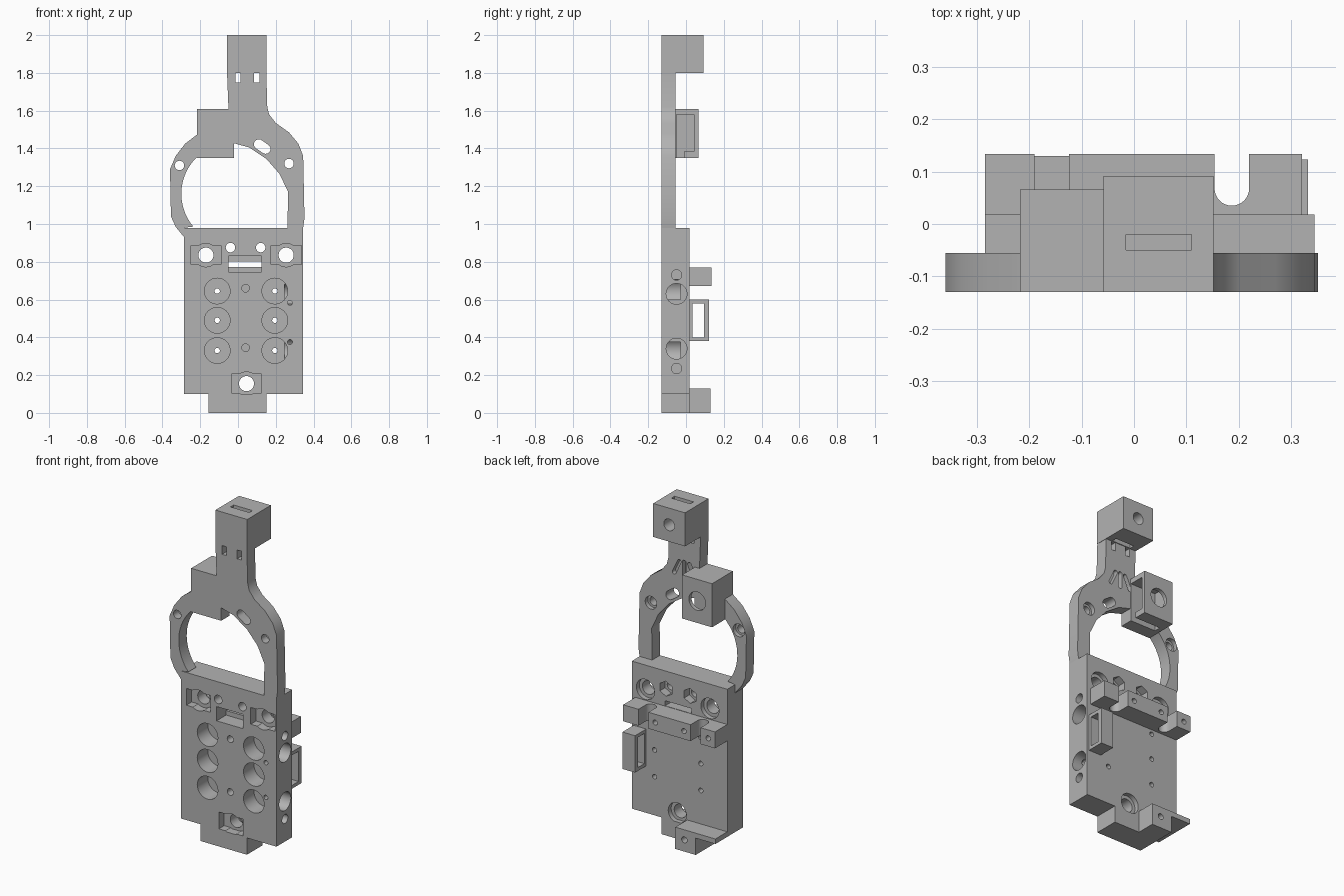
import bpy, bmesh
from math import sin, cos, pi, radians
from mathutils import Matrix, Vector

if "Cube" in bpy.data.objects:
    bpy.data.objects.remove(bpy.data.objects["Cube"])

grey = bpy.data.materials.new("plain_grey")
grey.use_nodes = True
grey.diffuse_color = (0.45, 0.45, 0.45, 1)
grey.node_tree.nodes["Principled BSDF"].inputs["Base Color"].default_value = grey.diffuse_color

FRONT, BACK, THIN = -0.13, 0.018, -0.055


def finish(name, bm):
    bmesh.ops.recalc_face_normals(bm, faces=bm.faces)
    mesh = bpy.data.meshes.new(name)
    bm.to_mesh(mesh)
    bm.free()
    mesh.materials.append(grey)
    ob = bpy.data.objects.new(name, mesh)
    bpy.context.collection.objects.link(ob)
    return ob


def box(name, x0, x1, y0, y1, z0, z1):
    bm = bmesh.new()
    bmesh.ops.create_cube(bm, size=1)
    bmesh.ops.scale(bm, vec=(x1 - x0, y1 - y0, z1 - z0), verts=bm.verts)
    bmesh.ops.translate(bm, vec=((x0 + x1) / 2, (y0 + y1) / 2, (z0 + z1) / 2), verts=bm.verts)
    return finish(name, bm)


def prism(name, points, y0, y1):
    """Extrude an x-z outline along y."""
    bm = bmesh.new()
    face = bm.faces.new([bm.verts.new((x, y0, z)) for x, z in points])
    new = bmesh.ops.extrude_face_region(bm, geom=[face])["geom"]
    bmesh.ops.translate(bm, vec=(0, y1 - y0, 0),
                        verts=[v for v in new if isinstance(v, bmesh.types.BMVert)])
    return finish(name, bm)


def rod(center, radius, length, axis="Y", sides=32):
    bm = bmesh.new()
    turn = {"X": Matrix.Rotation(pi / 2, 4, "Y"), "Y": Matrix.Rotation(pi / 2, 4, "X"),
            "Z": Matrix.Identity(4)}[axis]
    bmesh.ops.create_cone(bm, cap_ends=True, segments=sides, radius1=radius, radius2=radius,
                          depth=length, matrix=Matrix.Translation(Vector(center)) @ turn)
    return finish("cutter", bm)


def bore(x, z, radius, y0, y1, sides=32):
    return rod((x, (y0 + y1) / 2, z), radius, y1 - y0, "Y", sides)


def arc(cx, cz, r, a0, a1, n):
    return [(cx + r * cos(radians(a0 + (a1 - a0) * i / n)),
             cz + r * sin(radians(a0 + (a1 - a0) * i / n))) for i in range(n + 1)]


def pill(x, z, half, r, angle, y0, y1):
    dx, dz = half * cos(radians(angle)), half * sin(radians(angle))
    pts = arc(x + dx, z + dz, r, angle - 90, angle + 90, 10)
    pts += arc(x - dx, z - dz, r, angle + 90, angle + 270, 10)
    return prism("cutter", pts, y0, y1)


def cut(ob, *cutters):
    for c in cutters:
        c.hide_render = True
        mod = ob.modifiers.new("cut", "BOOLEAN")
        mod.operation, mod.solver, mod.object = "DIFFERENCE", "EXACT", c
        bpy.context.view_layer.objects.active = ob
        bpy.ops.object.modifier_apply(modifier=mod.name)
        bpy.data.objects.remove(c)


# Main plate with bolt seats, round pockets and pin holes
plate = box("main_plate", -0.285, 0.345, FRONT, BACK, 0.1, 0.98)
for x, z in ((-0.17, 0.835), (0.255, 0.835), (0.045, 0.155)):
    cut(plate, box("cutter", x - 0.08, x + 0.08, -0.2, -0.08, z - 0.05, z + 0.05),
        bore(x, z, 0.062, -0.2, -0.08), bore(x, z, 0.04, -0.2, 0.1),
        bore(x, z, 0.06, -0.01, 0.1))
for z in (0.33, 0.49, 0.645):
    for x, pin in ((-0.11, -0.11), (0.195, 0.195)):
        cut(plate, bore(x, z, 0.068, -0.2, -0.03), bore(pin, z, 0.014, -0.2, 0.1))
for z in (0.345, 0.66):
    cut(plate, bore(0.04, z, 0.02, -0.2, -0.04))
for z in (0.375, 0.582):
    cut(plate, bore(0.275, z, 0.013, -0.2, -0.06))
for x in (-0.04, 0.12):
    cut(plate, bore(x, 0.875, 0.025, -0.2, 0.1), bore(x, 0.875, 0.045, -0.03, 0.1, 6))
cut(plate, box("cutter", -0.05, 0.125, -0.2, -0.04, 0.745, 0.83),
    box("cutter", -0.05, 0.125, -0.1, 0.1, 0.772, 0.802))

# Holes in the plate's side
for z, r, depth in ((0.235, 0.027, 0.12), (0.34, 0.055, 0.1), (0.63, 0.055, 0.1), (0.73, 0.027, 0.12)):
    cut(plate, rod((0.345, -0.05, z), r, 2 * depth, "X"))

# Open ring and neck in one thin outline
outline = [(-0.285, 0.98), (-0.285, 0.93), (-0.33, 0.985), (-0.355, 1.04), (-0.36, 1.29),
           (-0.33, 1.36), (-0.28, 1.425), (-0.215, 1.475), (-0.1, 1.5), (-0.05, 1.6),
           (-0.058, 1.8), (0.15, 1.8), (0.155, 1.62), (0.165, 1.58), (0.2, 1.535),
           (0.27, 1.485), (0.32, 1.425), (0.345, 1.36), (0.352, 1.03), (0.345, 0.98),
           (0.262, 0.98), (0.265, 1.17), (0.22, 1.265), (0.15, 1.345), (0.06, 1.405)]
outline += arc(-0.03, 1.16, 0.27, 90, 220, 24)
ring = prism("ring_and_neck", outline, FRONT, THIN)
for x, z in ((-0.31, 1.31), (0.27, 1.32)):
    cut(ring, bore(x, z, 0.025, -0.2, 0), bore(x, z, 0.038, -0.08, 0))
cut(ring, pill(0.128, 1.41, 0.022, 0.026, -35, -0.2, 0))
for x in (0, 0.1):
    cut(ring, box("cutter", x - 0.014, x + 0.014, -0.2, 0, 1.748, 1.803 - 0.003))
for x, angle in ((0, 65), (0.05, 90), (0.1, 115)):
    cut(ring, pill(x, 1.58, 0.04, 0.012, angle, -0.085, 0))

# Block at the top of the neck
top = box("top_block", -0.058, 0.152, FRONT, 0.092, 1.8, 2)
cut(top, box("cutter", -0.015, 0.11, -0.05, -0.02, 1.7, 2.1), bore(0.047, 1.9, 0.035, 0, 0.2))

# Hollow housing on the ring
housing = box("ring_housing", -0.218, -0.02, FRONT, 0.066, 1.35, 1.61)
cut(housing, box("cutter", -0.19, 0.1, -0.05, 0.043, 1.385, 1.58),
    box("cutter", -0.19, 0.1, -0.05, -0.01, 1.3, 1.4), bore(-0.12, 1.48, 0.055, 0, 0.2))

# Rear bar with two rounded cable grooves
bar = box("rear_bar", -0.285, 0.321, BACK, 0.134, 0.672, 0.77)
for x in (0.187, -0.157):
    cut(bar, rod((x, 0.068, 0.72), 0.033, 0.3, "Z"),
        box("cutter", x - 0.033, x + 0.033, 0.068, 0.2, 0.6, 0.85))
for x in (0.11, -0.08, -0.24):
    cut(bar, bore(x, 0.72, 0.015, 0.07, 0.2))

# Rear side bracket
bracket = box("side_bracket", 0.25, 0.333, BACK, 0.123, 0.38, 0.6)
cut(bracket, box("cutter", 0.2, 0.4, 0.035, 0.095, 0.4, 0.58))

# Bottom tab, rear foot and its flange
box("bottom_tab", -0.155, 0.15, FRONT, BACK, 0, 0.1)
foot = prism("rear_foot", [(-0.02, 0), (-0.02, 0.13), (-0.285, 0.13), (-0.285, 0.1),
                           (-0.155, 0.1), (-0.155, 0)], BACK, 0.13)
cut(foot, bore(-0.08, 0.07, 0.018, 0.06, 0.2))

# Smooth the round walls and keep hard corners
for ob in (plate, ring, top, housing, bar, foot):
    bpy.ops.object.select_all(action="DESELECT")
    ob.select_set(True)
    bpy.context.view_layer.objects.active = ob
    bpy.ops.object.shade_smooth_by_angle(angle=radians(25))
